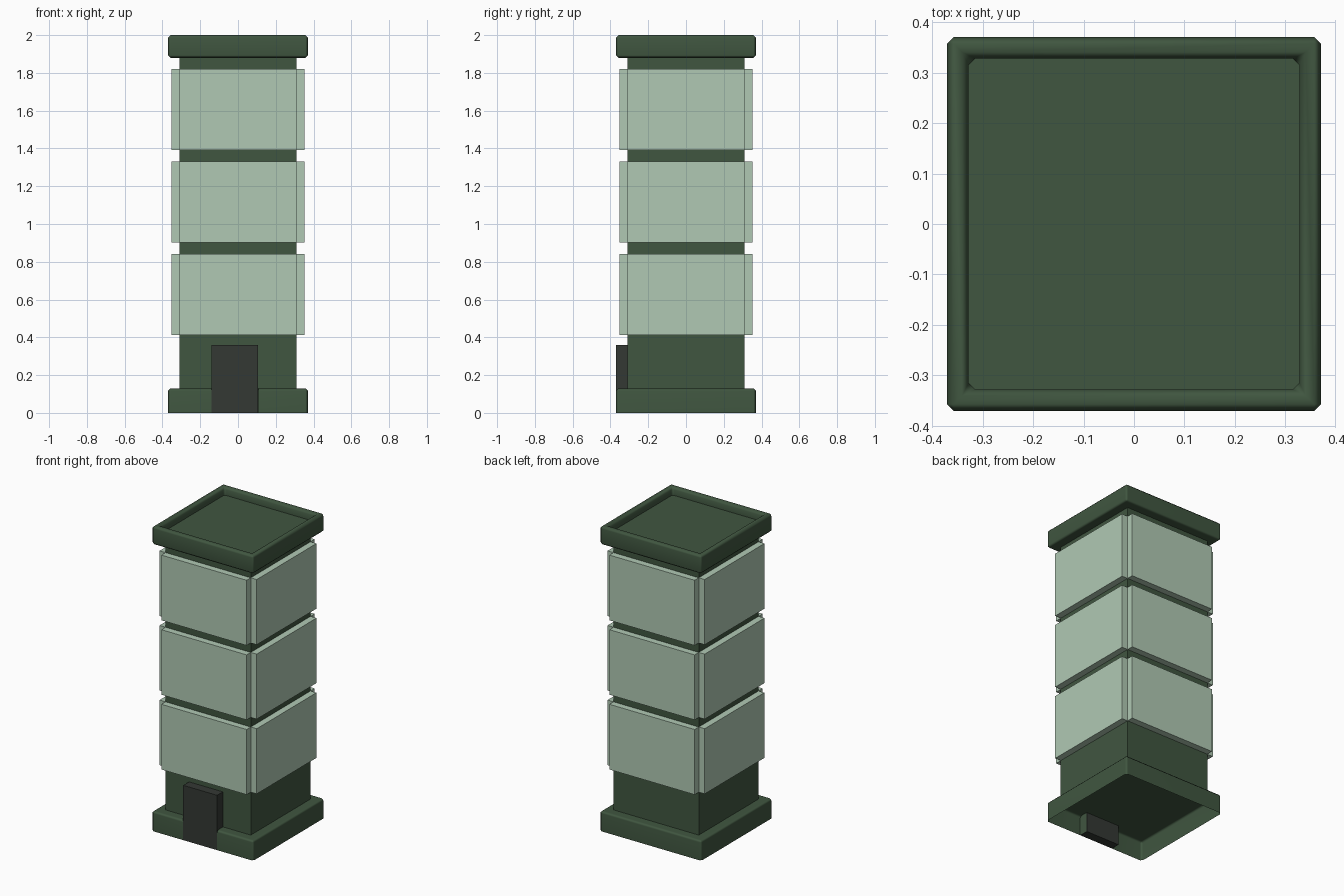
import bpy
import bmesh
from math import pi
from mathutils import Matrix, Vector

cube = bpy.data.objects.get("Cube")
if cube:
    bpy.data.objects.remove(cube, do_unlink=True)


def material(name, rgb):
    mat = bpy.data.materials.new(name)
    mat.use_nodes = True
    mat.diffuse_color = (*rgb, 1)
    bsdf = mat.node_tree.nodes["Principled BSDF"]
    bsdf.inputs["Base Color"].default_value = (*rgb, 1)
    bsdf.inputs["Roughness"].default_value = 0.8
    return mat


dark_green = material("dark green", (0.051, 0.093, 0.051))
pale_green = material("pale green", (0.434, 0.584, 0.456))
charcoal = material("charcoal", (0.034, 0.040, 0.034))

BODY, RIM, BEVEL = 0.31, 0.37, 0.013


def finish(bm, name, mat, smooth=False):
    bmesh.ops.recalc_face_normals(bm, faces=bm.faces)
    mesh = bpy.data.meshes.new(name)
    bm.to_mesh(mesh)
    bm.free()
    mesh.materials.append(mat)
    obj = bpy.data.objects.new(name, mesh)
    bpy.context.collection.objects.link(obj)
    if smooth:
        bpy.ops.object.select_all(action='DESELECT')
        obj.select_set(True)
        bpy.context.view_layer.objects.active = obj
        bpy.ops.object.shade_smooth_by_angle(angle=pi * 0.28)
        obj.modifiers.new("weighted_normals", 'WEIGHTED_NORMAL').keep_sharp = True
    return obj


def add_box(bm, low, high):
    low, high = Vector(low), Vector(high)
    size = Matrix.Diagonal((*(high - low), 1))
    return bmesh.ops.create_cube(bm, size=1, matrix=Matrix.Translation((low + high) / 2) @ size)


def outer(v):
    return max(abs(v.co.x), abs(v.co.y)) > RIM - 0.001


# Plinth: a shell open below, notched for the door
door_left, door_right, plinth_top = -0.14, 0.108, 0.13
outline = [(-RIM, -RIM), (door_left, -RIM), (door_left, -BODY), (door_right, -BODY),
           (door_right, -RIM), (RIM, -RIM), (RIM, RIM), (-RIM, RIM)]
bm = bmesh.new()
upper = [bm.verts.new((x, y, plinth_top)) for x, y in outline]
lower = [bm.verts.new((x, y, 0)) for x, y in outline]
bm.faces.new(upper)
for i in range(len(outline)):
    if i != 2:  # the back of the notch stays open behind the door
        j = (i + 1) % len(outline)
        bm.faces.new((lower[i], lower[j], upper[j], upper[i]))
edges = []
for e in bm.edges:
    a, b = e.verts
    rim_edge = a.co.z > 0.1 and b.co.z > 0.1 and outer(a) and outer(b)
    corner = abs(a.co.z - b.co.z) > 0.1 and abs(a.co.x) > 0.36
    if rim_edge or corner:
        edges.append(e)
bmesh.ops.bevel(bm, geom=edges, offset=BEVEL, segments=1, affect='EDGES')
finish(bm, "plinth", dark_green, True)

# Tower body: four walls between plinth and roof
bm = bmesh.new()
add_box(bm, (-BODY, -BODY, plinth_top), (BODY, BODY, 1.9))
bmesh.ops.delete(bm, geom=[f for f in bm.faces if abs(f.normal.z) > 0.5], context='FACES')
finish(bm, "tower_body", dark_green)

# Roof: bevelled slab with a sunken deck
bm = bmesh.new()
add_box(bm, (-RIM, -RIM, 1.88), (RIM, RIM, 2))
deck = max(bm.faces, key=lambda f: f.calc_center_median().z)
bmesh.ops.inset_region(bm, faces=[deck], thickness=RIM - BODY)
deck = bmesh.ops.extrude_discrete_faces(bm, faces=[deck])["faces"][0]
bmesh.ops.translate(bm, verts=deck.verts, vec=(0, 0, -0.05))
deck_edges = set(deck.edges)
edges = []
for e in bm.edges:
    a, b = e.verts
    diagonal = outer(a) != outer(b)
    if e not in deck_edges and not diagonal:
        edges.append(e)
bmesh.ops.bevel(bm, geom=edges, offset=BEVEL, segments=1, affect='EDGES')
finish(bm, "roof", dark_green, True)

# Cladding: one plate on each side of every storey
sides = ("front", "left", "back", "right")
for storey, (low, high) in enumerate([(0.412, 0.84), (0.903, 1.33), (1.392, 1.82)], 1):
    for turn, side in enumerate(sides):
        bm = bmesh.new()
        add_box(bm, (-BODY, -0.353, low), (BODY, -BODY, high))
        bm.transform(Matrix.Rotation(turn * pi / 2, 4, 'Z'))
        finish(bm, f"{side}_panel_{storey}", pale_green)

# Door block filling the notch
bm = bmesh.new()
add_box(bm, (door_left + 0.001, -RIM, 0), (door_right - 0.001, -BODY, 0.36))
finish(bm, "door", charcoal)
